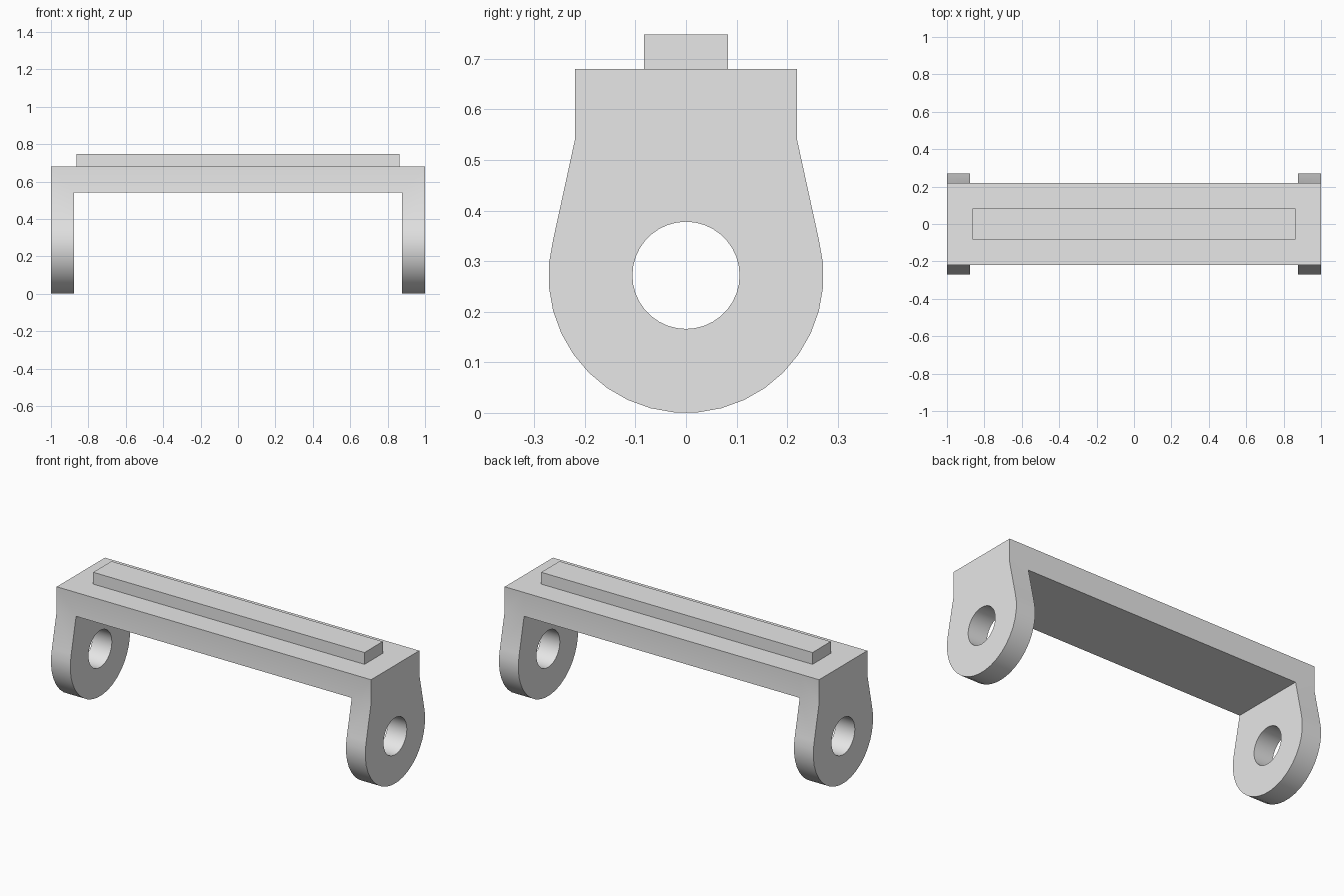
import bpy, bmesh
from math import cos, sin, radians

if "Cube" in bpy.data.objects:
    bpy.data.objects.remove(bpy.data.objects["Cube"], do_unlink=True)

HALF_LENGTH, LUG_INNER = 1.0, 0.877
HALF_WIDTH, BAR_BOTTOM, BAR_TOP = 0.219, 0.543, 0.68
AXIS_Z, LUG_RADIUS, HOLE_RADIUS = 0.272, 0.272, 0.106

grey = bpy.data.materials.new("light_grey")
grey.use_nodes = True
grey.diffuse_color = (0.8, 0.8, 0.8, 1)
grey.node_tree.nodes["Principled BSDF"].inputs["Base Color"].default_value = (0.8, 0.8, 0.8, 1)


def finish(bm, name):
    """Turn a bmesh into a shaded, coloured object."""
    bmesh.ops.recalc_face_normals(bm, faces=bm.faces[:])
    mesh = bpy.data.meshes.new(name)
    bm.to_mesh(mesh)
    bm.free()
    mesh.materials.append(grey)
    obj = bpy.data.objects.new(name, mesh)
    bpy.context.collection.objects.link(obj)
    bpy.ops.object.select_all(action="DESELECT")
    obj.select_set(True)
    bpy.context.view_layer.objects.active = obj
    bpy.ops.object.shade_smooth_by_angle(angle=radians(30))
    return obj


def arc(radius, degrees):
    return [(radius * cos(radians(a)), AXIS_Z + radius * sin(radians(a))) for a in degrees]


# Lug outline: shoulder, tapered side, round bottom, other shoulder
plate = [(HALF_WIDTH, BAR_BOTTOM), *arc(LUG_RADIUS, range(15, -200, -10)), (-HALF_WIDTH, BAR_BOTTOM)]
top = [(-HALF_WIDTH, BAR_TOP), (HALF_WIDTH, BAR_TOP)]
hole = arc(HOLE_RADIUS, range(0, 360, 10))


def ring(bm, points, x):
    return [bm.verts.new((x, y, z)) for y, z in points]


def loop_pairs(verts):
    return list(zip(verts, verts[1:] + verts[:1]))


def cap(bm, x):
    """Pierced flat side of a lug; returns its outline, hole and bar end."""
    outer, tops, inner = ring(bm, plate, x), ring(bm, top, x), ring(bm, hole, x)
    edges = [bm.edges.new(p) for loop in (outer, inner) for p in loop_pairs(loop)]
    bmesh.ops.triangle_fill(bm, use_beauty=True, edges=edges, normal=(1, 0, 0))
    return outer + tops, inner, [outer[0], outer[-1], *tops]


def join(bm, first, second):
    """Wall of quads between two matching loops."""
    for (a, b), (c, d) in zip(loop_pairs(first), loop_pairs(second)):
        bm.faces.new((a, b, d, c))


# Bracket body: two pierced lugs joined by a bar
bm = bmesh.new()
bar_ends = []
for side in (-1, 1):
    outline_in, hole_in, end_in = cap(bm, side * LUG_INNER)
    outline_out, hole_out, end_out = cap(bm, side * HALF_LENGTH)
    bm.faces.new(end_out)
    join(bm, outline_in, outline_out)
    join(bm, hole_in, hole_out)
    bar_ends.append(end_in)
join(bm, *bar_ends)
finish(bm, "bracket_body")

# Raised rail along the top
bm = bmesh.new()
bmesh.ops.create_cube(bm, size=1)
bmesh.ops.scale(bm, vec=(1.726, 0.166, 0.068), verts=bm.verts)
bmesh.ops.translate(bm, vec=(0, 0, BAR_TOP + 0.034), verts=bm.verts)
finish(bm, "top_rail")
